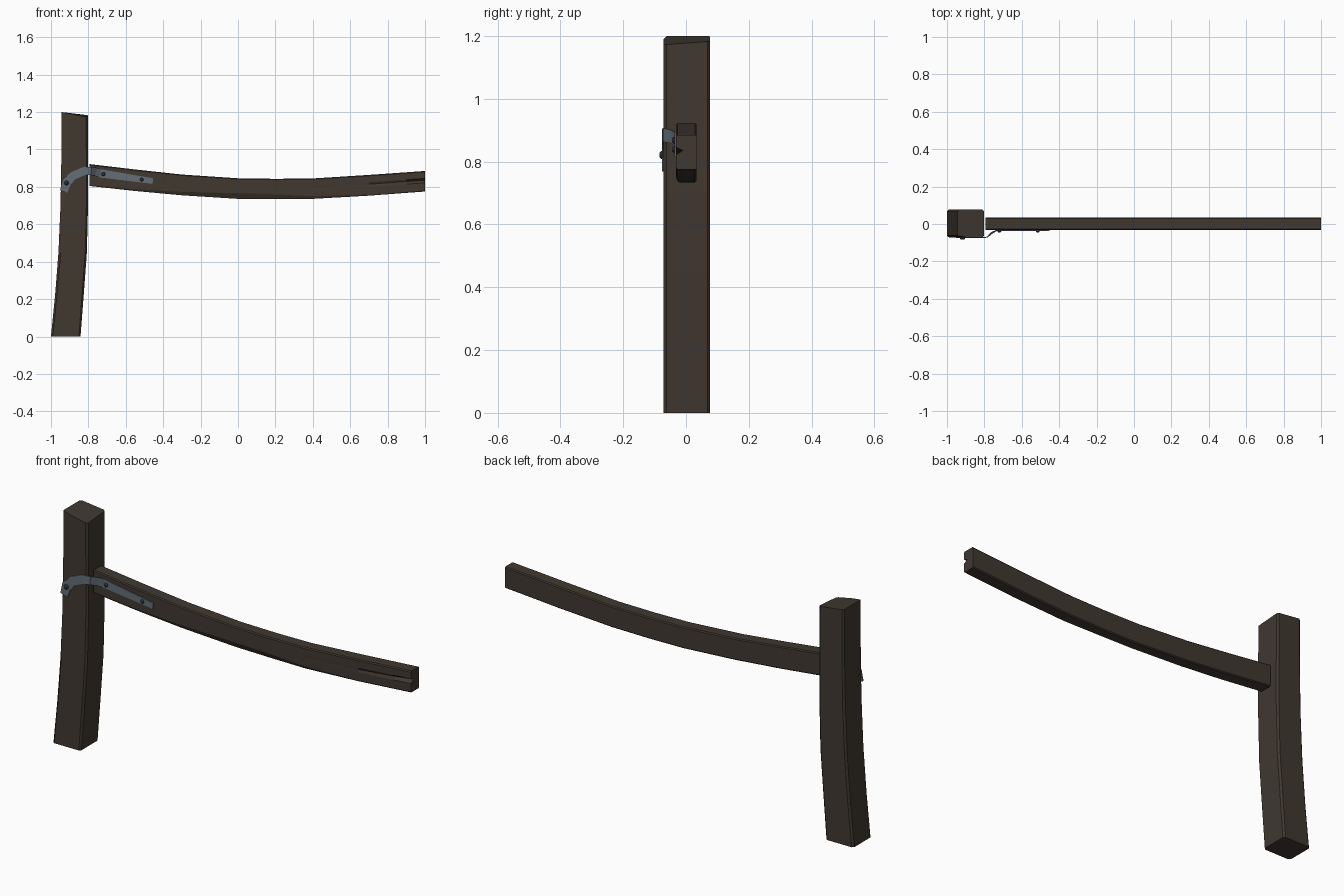
import bpy, bmesh, math
from mathutils import Vector

if "Cube" in bpy.data.objects:
    bpy.data.objects.remove(bpy.data.objects["Cube"])


def material(name, rgb):
    m = bpy.data.materials.new(name)
    m.diffuse_color = (*rgb, 1.0)
    m.use_nodes = True
    m.node_tree.nodes["Principled BSDF"].inputs["Base Color"].default_value = m.diffuse_color
    return m


WOOD = material("dark_wood", (0.052, 0.040, 0.030))
IRON = material("grey_iron", (0.125, 0.155, 0.185))
BOLT = material("dark_iron", (0.045, 0.050, 0.055))


def loft(name, rings, mat):
    """Skin a list of equal-length point rings and cap both ends."""
    bm = bmesh.new()
    vs = [[bm.verts.new(p) for p in r] for r in rings]
    n = len(rings[0])
    for a, b in zip(vs, vs[1:]):
        for i in range(n):
            j = (i + 1) % n
            bm.faces.new((a[i], a[j], b[j], b[i]))
    bm.faces.new(vs[0][::-1])
    bm.faces.new(vs[-1])
    bmesh.ops.recalc_face_normals(bm, faces=bm.faces)
    me = bpy.data.meshes.new(name)
    bm.to_mesh(me)
    bm.free()
    me.materials.append(mat)
    ob = bpy.data.objects.new(name, me)
    bpy.context.collection.objects.link(ob)
    return ob


# Curved post: (z, left x, right x, width of the worn front-left chamfer)
post = [(0, -1.0, -0.842, 0.010), (0.22, -0.978, -0.825, 0.010),
        (0.45, -0.960, -0.808, 0.012), (0.70, -0.949, -0.802, 0.025),
        (0.92, -0.945, -0.802, 0.042), (1.20, -0.944, -0.803, 0.046)]
rings = []
F, B, c = -0.071, 0.077, 0.009
for z, l, r, w in post:
    ring = [(l + w, F), (r - c, F), (r, F + c), (r, B - c),
            (r - c, B), (l + c, B), (l, B - c), (l, F + c)]
    top = z > 1.1
    # the top is sawn off at a slant, lowest at the front right corner
    rings.append([(x, y, z - (0.03 * (x - l) / (r - l) * (0.75 - 2.5 * y) if top else 0))
                  for x, y in ring])
loft("post", rings, WOOD)

# Sagging rail: (x, bottom z, top z, lower chamfer, notch depth)
rail = [(-0.795, 0.805, 0.922, 0.005, 0), (-0.55, 0.778, 0.893, 0.010, 0),
        (-0.30, 0.755, 0.866, 0.018, 0), (0.0, 0.736, 0.846, 0.030, 0),
        (0.20, 0.734, 0.843, 0.026, 0), (0.40, 0.736, 0.845, 0.014, 0),
        (0.70, 0.753, 0.864, 0.006, 0.001), (0.90, 0.768, 0.878, 0.006, 0.010),
        (1.0, 0.775, 0.885, 0.008, 0.022)]
rings = []
F, B, c = -0.032, 0.034, 0.005
for x, b, t, w, d in rail:
    m = b + 0.55 * (t - b)
    sec = [(F + c, t), (F, t - c), (F, m + 0.010), (F + d, m), (F, m - 0.014),
           (F, b + w), (F + 0.5 * w, b), (B - c, b), (B, b + c),
           (B, t - c), (B - c, t)]
    rings.append([(x, y, z) for y, z in sec])
loft("rail", rings, WOOD)

# Bent iron strap: (x, y of its front, z, half width)
path = [(-0.932, -0.076, 0.775, 0.020), (-0.917, -0.076, 0.825, 0.026),
        (-0.880, -0.076, 0.860, 0.022), (-0.825, -0.076, 0.884, 0.022),
        (-0.785, -0.073, 0.885, 0.022), (-0.760, -0.050, 0.880, 0.022),
        (-0.735, -0.037, 0.872, 0.022), (-0.455, -0.037, 0.831, 0.015)]
rings = []
for i, (x, y, z, h) in enumerate(path):
    p, q = path[max(i - 1, 0)], path[min(i + 1, len(path) - 1)]
    t = Vector((q[0] - p[0], q[2] - p[2])).normalized()
    ox, oz = -t.y * h, t.x * h
    rings.append([(x + ox, y, z + oz), (x - ox, y, z - oz),
                  (x - ox, y + 0.005, z - oz), (x + ox, y + 0.005, z + oz)])
loft("strap", rings, IRON)

# Bolt heads: faceted domes on the strap
for k, (x, y, z, r) in enumerate([(-0.917, -0.076, 0.821, 0.013),
                                  (-0.720, -0.037, 0.868, 0.011),
                                  (-0.515, -0.037, 0.839, 0.010)]):
    rings = [[(x + r * s * math.cos(a * math.pi / 4), y - d, z + r * s * math.sin(a * math.pi / 4))
              for a in range(8)] for s, d in ((1, -0.003), (1, 0.003), (0.55, 0.008))]
    loft(f"bolt_{k + 1}", rings, BOLT)
